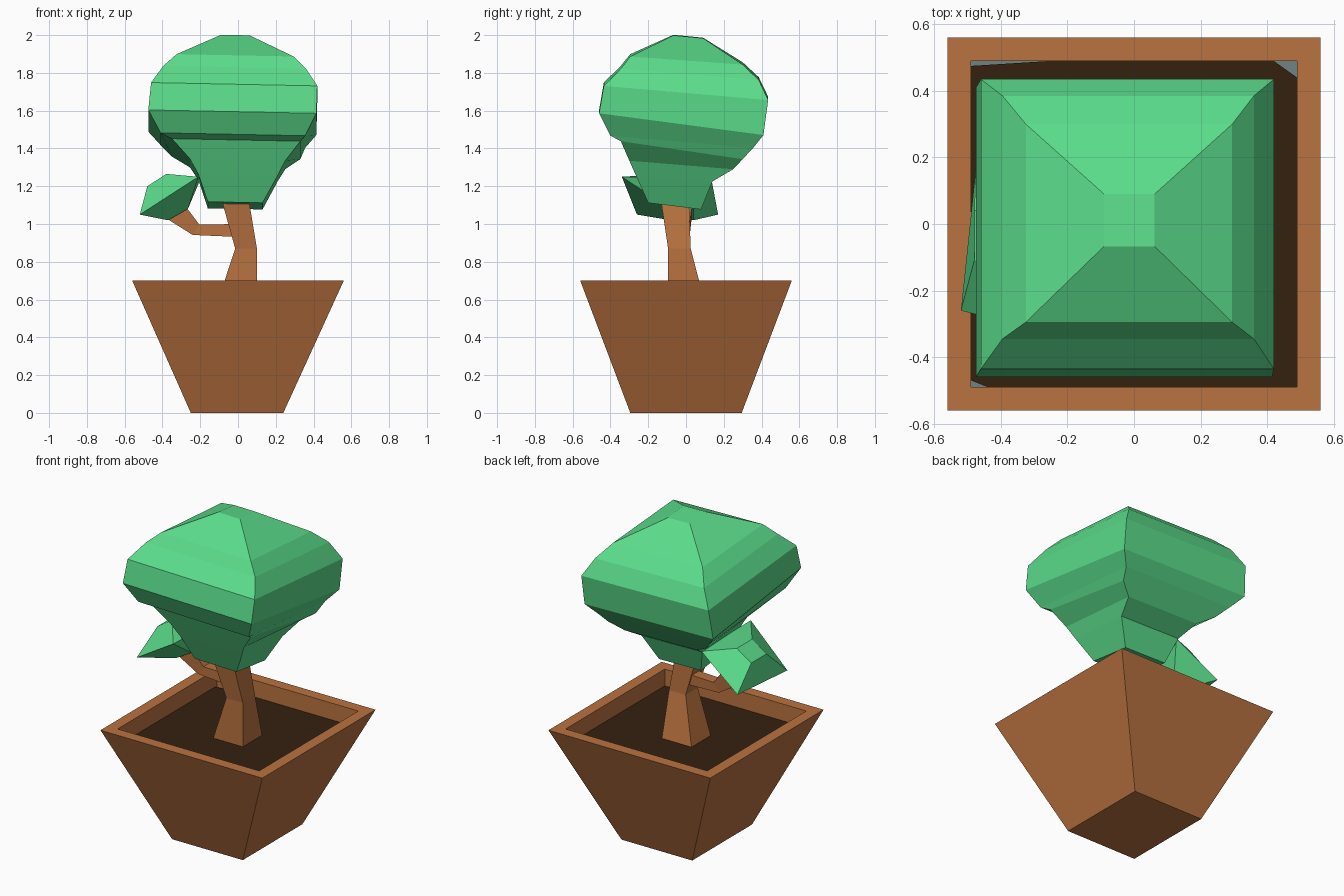
import bpy, bmesh

if "Cube" in bpy.data.objects:
    bpy.data.objects.remove(bpy.data.objects["Cube"])


def material(name, rgb):
    m = bpy.data.materials.new(name)
    m.diffuse_color = (*rgb, 1)
    m.use_nodes = True
    m.node_tree.nodes["Principled BSDF"].inputs["Base Color"].default_value = m.diffuse_color
    return m


brown = material("brown_wood", (0.49, 0.17, 0.052))
green = material("leaf_green", (0.105, 0.72, 0.26))
dark = material("dark_soil", (0.034, 0.0148, 0.005))
grey = material("grey_floor", (0.16, 0.23, 0.23))


def loft(name, rings, *mats):
    """Skin a closed flat-shaded solid through rings of four points."""
    bm = bmesh.new()
    loops = [[bm.verts.new(p) for p in ring] for ring in rings]
    for a, b in zip(loops, loops[1:]):
        for i in range(len(a)):
            j = (i + 1) % len(a)
            bm.faces.new((a[i], a[j], b[j], b[i]))
    bm.faces.new(loops[0])
    last = bm.faces.new(loops[-1])
    last.material_index = len(mats) - 1
    bmesh.ops.recalc_face_normals(bm, faces=bm.faces[:])
    me = bpy.data.meshes.new(name)
    bm.to_mesh(me)
    bm.free()
    for m in mats:
        me.materials.append(m)
    ob = bpy.data.objects.new(name, me)
    bpy.context.collection.objects.link(ob)
    return ob


def rect(x0, x1, y0, y1, zf, zb=None, slope=0.0):
    """Rectangle ring, optionally tilted front to back and left to right."""
    zb = zf if zb is None else zb
    d = slope * (x1 - x0) / 2
    return [(x0, y0, zf + d), (x1, y0, zf - d), (x1, y1, zb - d), (x0, y1, zb + d)]


# Pot with a sunken square recess
loft("pot", [rect(-.25, .24, -.295, .295, 0),
             rect(-.56, .56, -.56, .56, .70),
             rect(-.49, .49, -.49, .49, .70),
             rect(-.49, .49, -.49, .49, .575)], brown, grey)

# Soil slab with slightly clipped corners
outline = [(-.44, -.49), (.49, -.49), (.49, .44), (.42, .49),
           (-.25, .49), (-.49, .475), (-.49, -.47)]
loft("soil", [[(x, y, z) for x, y in outline] for z in (.577, .595)], dark)

# Bent trunk
loft("trunk", [rect(-.11, .10, -.095, .10, .58),
               rect(-.015, .10, -.095, .025, .87),
               rect(-.09, .055, -.135, .015, 1.14),
               rect(-.10, .04, -.14, .01, 1.20)], brown)


# Side branch: each ring joins a lower and an upper point across y
def strip(low, high, y0, y1):
    return [(low[0], y0, low[1]), (high[0], y0, high[1]),
            (high[0], y1, high[1]), (low[0], y1, low[1])]


loft("branch", [strip((.03, .93), (.03, 1.0), -.06, .01),
                strip((-.24, .942), (-.205, .997), -.05, .02),
                strip((-.38, 1.03), (-.275, 1.09), -.06, .03)], brown)

# Small leaf cluster on the branch
loft("leaf_cluster", [strip((-.37, 1.02), (-.265, 1.08), -.08, .04),
                      [(-.52, -.26, 1.05), (-.21, -.34, 1.25),
                       (-.20, .135, 1.235), (-.475, .17, 1.05)],
                      strip((-.48, 1.20), (-.38, 1.265), -.11, .04)], green)

# Canopy: tilted square layers (x0, x1, y0, y1, front z, back z)
layers = [(-.16, .13, -.20, .08, 1.115, 1.08),
          (-.21, .21, -.265, .14, 1.26, 1.23),
          (-.255, .25, -.30, .25, 1.34, 1.295),
          (-.35, .33, -.345, .30, 1.445, 1.35),
          (-.41, .355, -.40, .355, 1.475, 1.41),
          (-.475, .415, -.46, .41, 1.595, 1.48),
          (-.46, .42, -.435, .435, 1.74, 1.665),
          (-.395, .36, -.345, .385, 1.83, 1.77),
          (-.325, .295, -.295, .30, 1.893, 1.85),
          (-.09, .062, -.067, .09, 2.0, 1.985)]
loft("canopy", [rect(*l, slope=.02) for l in layers], green)
